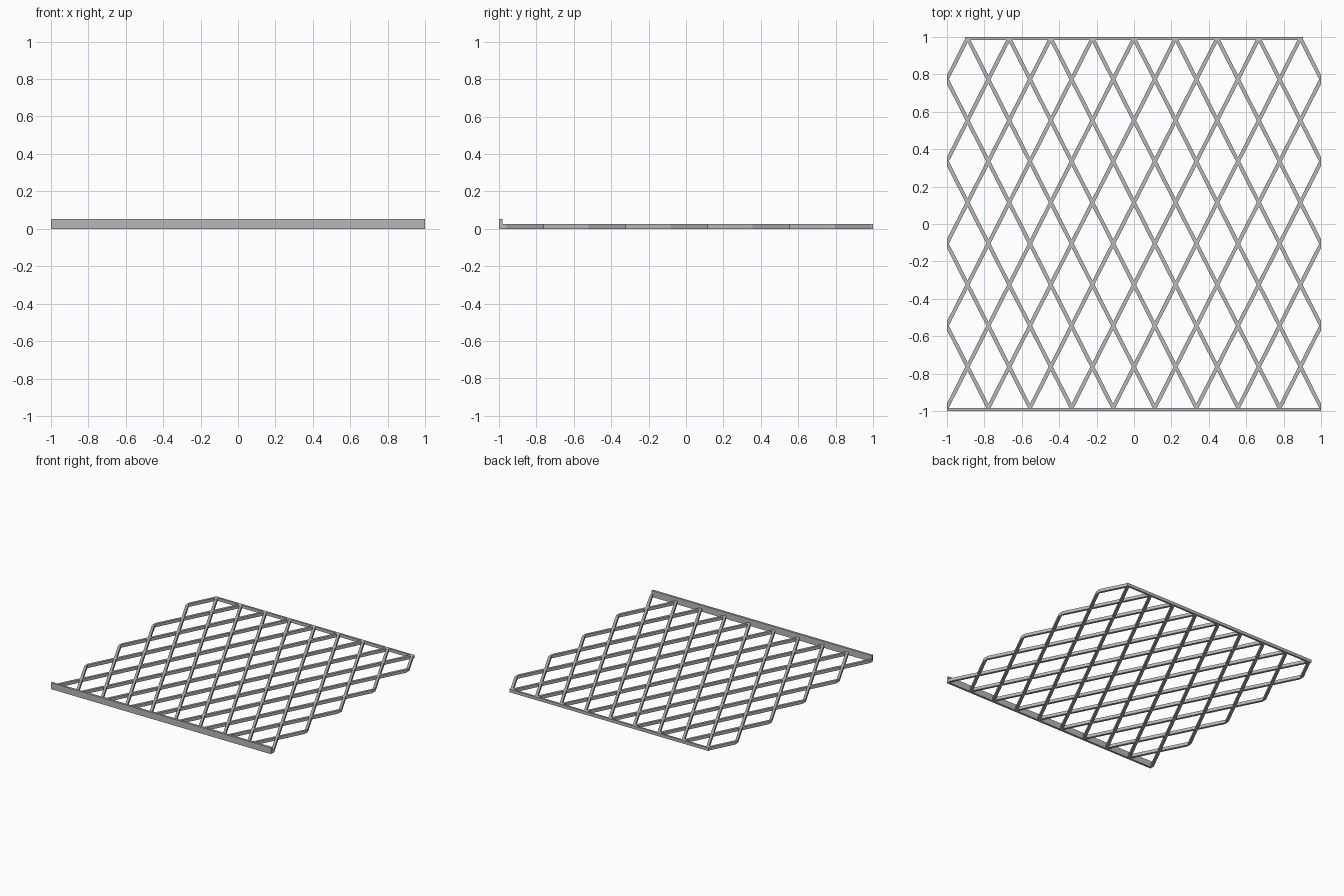
import bpy, bmesh
from mathutils import Vector, Matrix

cube = bpy.data.objects.get("Cube")
if cube:
    bpy.data.objects.remove(cube, do_unlink=True)

steel = bpy.data.materials.new("grey_steel")
steel.use_nodes = True
colour = (0.48, 0.48, 0.48, 1)
steel.diffuse_color = colour
steel.node_tree.nodes["Principled BSDF"].inputs["Base Color"].default_value = colour

HEIGHT = 0.025           # lattice thickness
WIDTH = 0.02             # bar width
FRONT, BACK = -0.982, 0.992
HALF_CELL = 1 / 9


def finish(name, bm):
    bmesh.ops.recalc_face_normals(bm, faces=bm.faces)
    mesh = bpy.data.meshes.new(name)
    bm.to_mesh(mesh)
    bm.free()
    mesh.materials.append(steel)
    obj = bpy.data.objects.new(name, mesh)
    bpy.context.collection.objects.link(obj)


def box(name, low, high):
    low, high = Vector(low), Vector(high)
    bm = bmesh.new()
    bmesh.ops.create_cube(bm, size=1, matrix=Matrix.Translation((low + high) / 2)
                          @ Matrix.Diagonal((high - low).to_4d()))
    finish(name, bm)


def trim(bm, point, normal):
    # Cut away everything beyond the plane and close the cut
    geom = bm.verts[:] + bm.edges[:] + bm.faces[:]
    cut = bmesh.ops.bisect_plane(bm, geom=geom, plane_co=point, plane_no=normal,
                                 clear_outer=True)["geom_cut"]
    edges = [e for e in cut if isinstance(e, bmesh.types.BMEdge)]
    if edges:
        bmesh.ops.contextual_create(bm, geom=edges)


def diagonal_bar(name, start_x, side):
    # Long slanted bar crossing the whole panel, trimmed to its outline
    start = Vector((start_x, FRONT, HEIGHT / 2))
    end = Vector((start_x + side, BACK, HEIGHT / 2))
    run = end - start
    bm = bmesh.new()
    bmesh.ops.create_cube(bm, size=1, matrix=Matrix.Translation((start + end) / 2)
                          @ run.to_track_quat('Y', 'Z').to_matrix().to_4x4()
                          @ Matrix.Diagonal((WIDTH, run.length + 0.1, HEIGHT, 1)))
    for point, normal in (((1, 0, 0), (1, 0, 0)), ((-1, 0, 0), (-1, 0, 0)),
                          ((0, FRONT, 0), (0, -1, 0)), ((0, BACK, 0), (0, 1, 0))):
        trim(bm, point, normal)
    finish(name, bm)


# Diamond lattice: two mirrored families of bars
for side, label in ((1, "right_leaning"), (-1, "left_leaning")):
    for i, k in enumerate(range(-17, 8, 2)):
        diagonal_bar(f"{label}_bar_{i}", side * k * HALF_CELL, side)

# Raised front lip and low back rail
box("front_lip", (-1, -1, 0), (1, FRONT, 0.052))
box("back_rail", (-0.903, 0.984, 0), (0.903, 1, HEIGHT))
